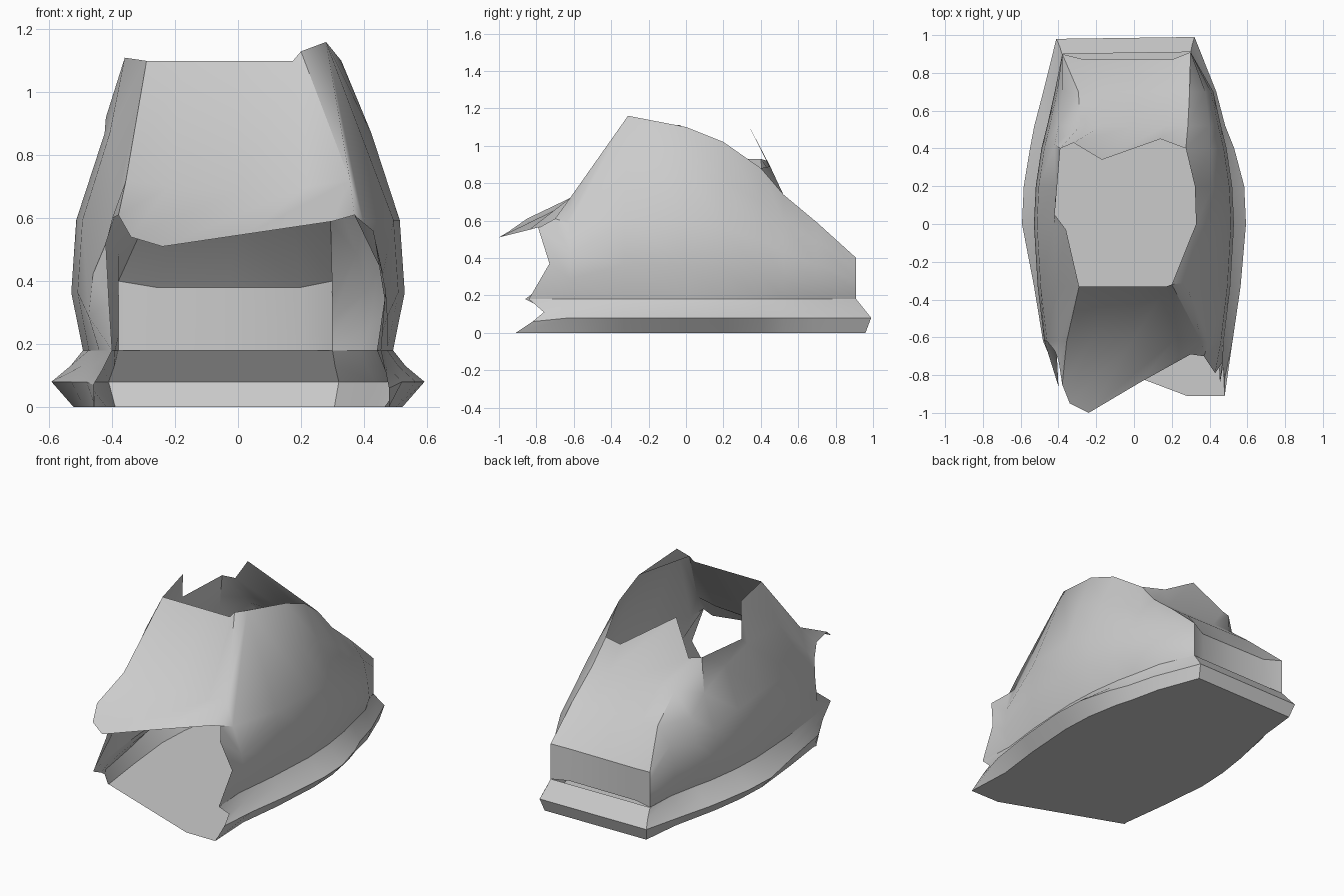
import bpy
import math

cube = bpy.data.objects.get("Cube")
if cube:
    bpy.data.objects.remove(cube)

# one flat grey for everything
grey = bpy.data.materials.new("plain_grey")
grey.use_nodes = True
colour = (0.6, 0.6, 0.6, 1)
grey.diffuse_color = colour
grey.node_tree.nodes["Principled BSDF"].inputs["Base Color"].default_value = colour


def make_part(name, verts, faces, angle):
    mesh = bpy.data.meshes.new(name)
    mesh.from_pydata(verts, [], faces)
    mesh.materials.append(grey)
    part = bpy.data.objects.new(name, mesh)
    bpy.context.collection.objects.link(part)
    bpy.ops.object.select_all(action="DESELECT")
    part.select_set(True)
    bpy.context.view_layer.objects.active = part
    bpy.ops.object.shade_smooth_by_angle(angle=math.radians(angle))
    return part


def bridge(rows, skip=lambda i, j: False):
    """Quads between neighbouring rows of equal length."""
    n = len(rows[0])
    return [(i * n + j, i * n + j + 1, (i + 1) * n + j + 1, (i + 1) * n + j)
            for i in range(len(rows) - 1) for j in range(n - 1) if not skip(i, j)]


# arched cross-sections: y, roof height, half width, shoulder and roof taper
stations = [(-.62, .72, .475, .84, .75), (-.33, 1.1, .51, .8, .57),
            (0, 1.1, .53, .8, .62), (.2, 1.02, .52, .8, .62),
            (.4, .88, .49, .82, .56), (.52, .74, .46, .87, .62),
            (.7, .59, .42, .9, .7)]
wall_steps = [0, .2, .45, .75]
sill = .18


def section(y, top, half, shoulder, taper):
    widths = [.93, 1, .97, shoulder]
    side = [(half * k, y, sill + t * (top - sill)) for t, k in zip(wall_steps, widths)]
    side.append((half * taper, y, top))
    roof = [(half * taper * k, y, top) for k in (-.6, 0, .6)]
    return [(-x, b, z) for x, b, z in side] + roof + side[::-1]


# torn front edge, running from the right sill over the hood to the left sill
front_edge = [(-.4, -.86, .18), (-.41, -.66, .33), (-.42, -.67, .52), (-.4, -.72, .6),
              (-.38, -.85, .61), (-.34, -.95, .54), (-.24, -1, .51), (.03, -.84, .55),
              (.3, -.69, .59), (.37, -.7, .61), (.43, -.79, .56), (.47, -.73, .37),
              (.455, -.84, .18)]
shell = [front_edge] + [section(*s) for s in stations]

# upright back end, with its middle set in a little
heights = [sill + t * .22 for t in wall_steps] + [.4]
back_end = [(-.38, .9, z) for z in heights]
back_end += [(x, .87, .38) for x in (-.26, -.03, .2)]
back_end += [(.3, .91, z) for z in heights[::-1]]
foot = [(x, y, sill) for x, y, z in back_end]
shell += [back_end, foot]

# ragged points along the torn edges
torn = {(1, 5): (-.22, -.61, .7), (1, 6): (0, -.61, .69), (1, 7): (.22, -.61, .7),
        (2, 8): (.2, -.32, 1.13), (2, 9): (.28, -.31, 1.16),
        (3, 4): (-.36, -.03, 1.11), (4, 4): (-.42, .05, .92),
        (5, 3): (-.42, .42, .72), (5, 4): (-.39, .4, .93),
        (5, 5): (-.32, .43, .92), (5, 6): (-.17, .34, 1.1), (5, 7): (.14, .45, .89)}
for (i, j), point in torn.items():
    shell[i][j] = point

# shell with the roof left open in the middle, closed by the back wall
last = len(shell) - 2
faces = bridge(shell, lambda i, j: (2 <= i <= 4 and 4 <= j <= 7)
               or (i == last and not 4 <= j <= 7))
make_part("shell", [p for row in shell for p in row], faces, 32)

# skirt: bulging rim from the sill down to the floor
rim = [(0, 0, sill), (.04, .04, .13), (.1, .08, .08), (.03, .05, 0)]
plan = [(s[0], s[2]) for s in stations]
spread = [.4, .55, 1, 1, .95, 1, .9]
path = [(-1, -.86, .43, 0)]
path += [(-1, y, h, k) for (y, h), k in zip(plan, spread)]
path += [(-1, .9, .41, .3), (1, .91, .323, .2)]
spread = [.8, .9, 1, 1, .75, .55, .45]
path += [(1, y, h, k) for (y, h), k in list(zip(plan, spread))[::-1]]
path += [(1, -.84, .49, .3)]
rings = []
for out, back, z in rim:
    rings.append([(s * (h * .93 + out * k), y + (back if y > .8 else 0), z)
                  for s, y, h, k in path])
rings[1][0] = (-.43, -.74, .12)
rings[2][0] = (-.46, -.66, .07)
rings[3][0] = (-.46, -.63, 0)
rings[1][-1] = (.47, -.76, .11)
rings[2][-1] = (.48, -.82, .06)
rings[3][-1] = (.48, -.91, 0)
make_part("skirt", [p for ring in rings for p in ring], bridge(rings), 25)

# floor plate with a slanted front edge
floor = rings[3] + [(.28, -.91, 0)]
make_part("floor", floor, [tuple(range(len(floor)))], 30)
